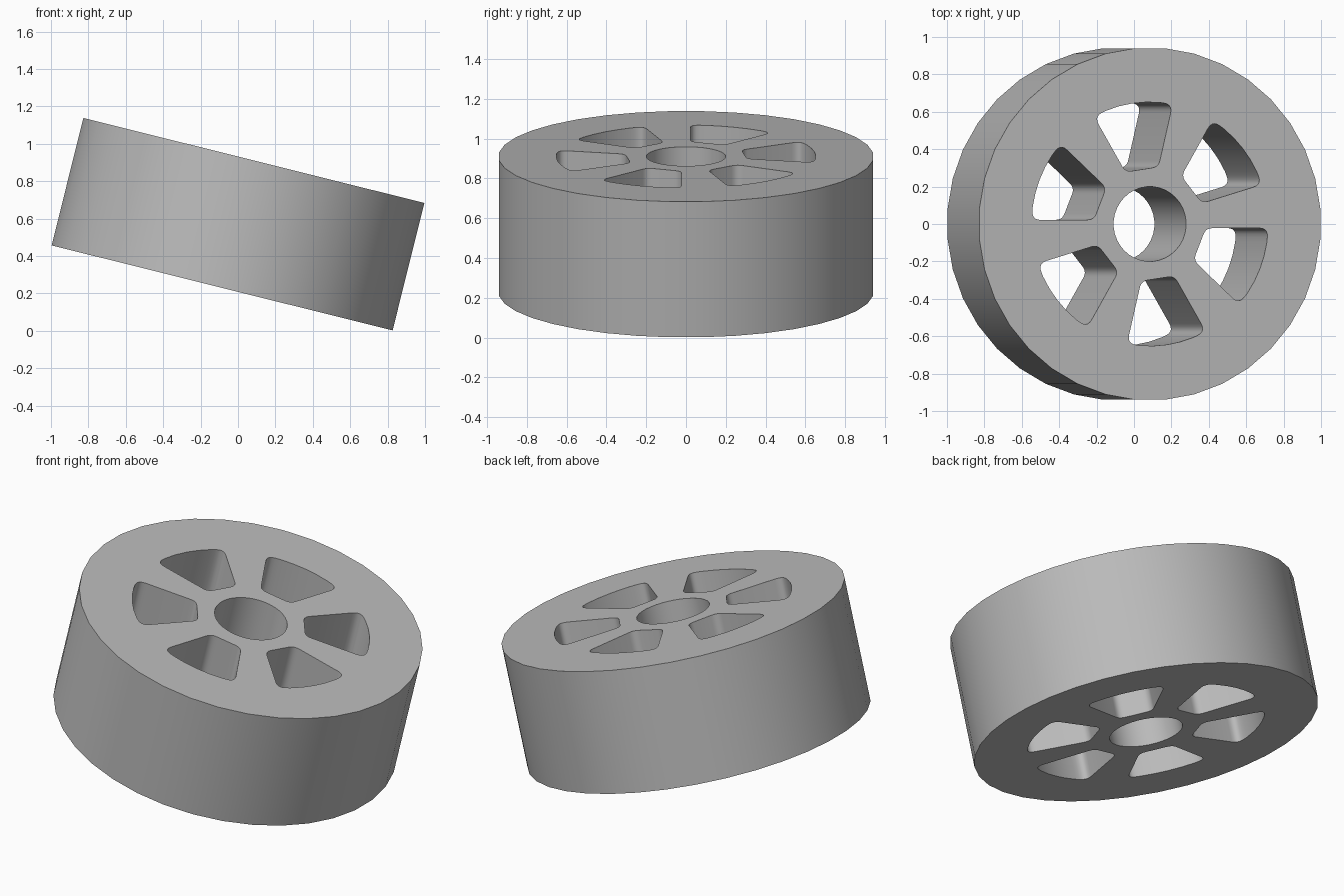
import bpy
import bmesh
from math import cos, sin, radians
from mathutils import Vector, Matrix

cube = bpy.data.objects.get("Cube")
if cube:
    bpy.data.objects.remove(cube, do_unlink=True)

RADIUS, THICKNESS, TILT = 0.943, 0.702, radians(14)
BORE = 0.2
SLOTS, SLOT_START = 6, 38.5
SLOT_IN, SLOT_OUT = 0.295, 0.652


def polar(r, degrees):
    return Vector((r * cos(radians(degrees)), r * sin(radians(degrees))))


def circle(r, count, offset=0):
    return [polar(r, offset + 360 * i / count) for i in range(count)]


def round_corner(prev, corner, following, trim, steps=5):
    """Replace a corner by a short curve that is tangent to both sides."""
    a = corner + (prev - corner).normalized() * trim
    b = corner + (following - corner).normalized() * trim
    ts = [i / steps for i in range(steps + 1)]
    return [a * (1 - t) ** 2 + corner * 2 * t * (1 - t) + b * t * t for t in ts]


def slot_outline():
    """Wedge with a straight inner side, an arc outside and rounded corners."""
    inner = [Vector((SLOT_IN, s * 0.092)) for s in (-1, 1)]
    arc = [polar(SLOT_OUT, a) for a in (-19.6, -13, -6.5, 0, 6.5, 13, 19.6)]
    raw = [inner[0]] + arc + [inner[1]]
    trims = {0: 0.035, 1: 0.05, len(raw) - 2: 0.05, len(raw) - 1: 0.035}
    points = []
    for i, p in enumerate(raw):
        if i in trims:
            points += round_corner(raw[i - 1], p, raw[(i + 1) % len(raw)], trims[i])
        else:
            points.append(p)
    return points


# Wheel profile: rim, bore and slots as one filled, extruded outline
curve = bpy.data.curves.new("wheel_profile", "CURVE")
curve.dimensions = "2D"
curve.fill_mode = "BOTH"
curve.extrude = THICKNESS / 2
outlines = [circle(RADIUS, 36, 5), circle(BORE, 36, 5)]
for k in range(SLOTS):
    turn = Matrix.Rotation(radians(SLOT_START + 360 / SLOTS * k), 2)
    outlines.append([turn @ p for p in slot_outline()])
for points in outlines:
    spline = curve.splines.new("POLY")
    spline.points.add(len(points) - 1)
    for target, p in zip(spline.points, points):
        target.co = (p.x, p.y, 0, 1)
    spline.use_cyclic_u = True

wheel = bpy.data.objects.new("wheel", curve)
bpy.context.collection.objects.link(wheel)
bpy.ops.object.select_all(action="DESELECT")
wheel.select_set(True)
bpy.context.view_layer.objects.active = wheel
bpy.ops.object.convert(target="MESH")
wheel = bpy.context.object

# Join walls to caps
bm = bmesh.new()
bm.from_mesh(wheel.data)
bmesh.ops.remove_doubles(bm, verts=bm.verts, dist=0.0005)
bmesh.ops.recalc_face_normals(bm, faces=bm.faces)
bm.to_mesh(wheel.data)
bm.free()

# Grey finish
grey = bpy.data.materials.new("plain grey")
grey.use_nodes = True
colour = (0.5, 0.5, 0.5, 1)
grey.diffuse_color = colour
grey.node_tree.nodes["Principled BSDF"].inputs["Base Color"].default_value = colour
wheel.data.materials.clear()
wheel.data.materials.append(grey)

# Tilted pose, resting on the lower rim edge
wheel.rotation_euler = (0, TILT, 0)
wheel.location = (0, 0, 0.57)
bpy.ops.object.shade_smooth_by_angle(angle=radians(30))
